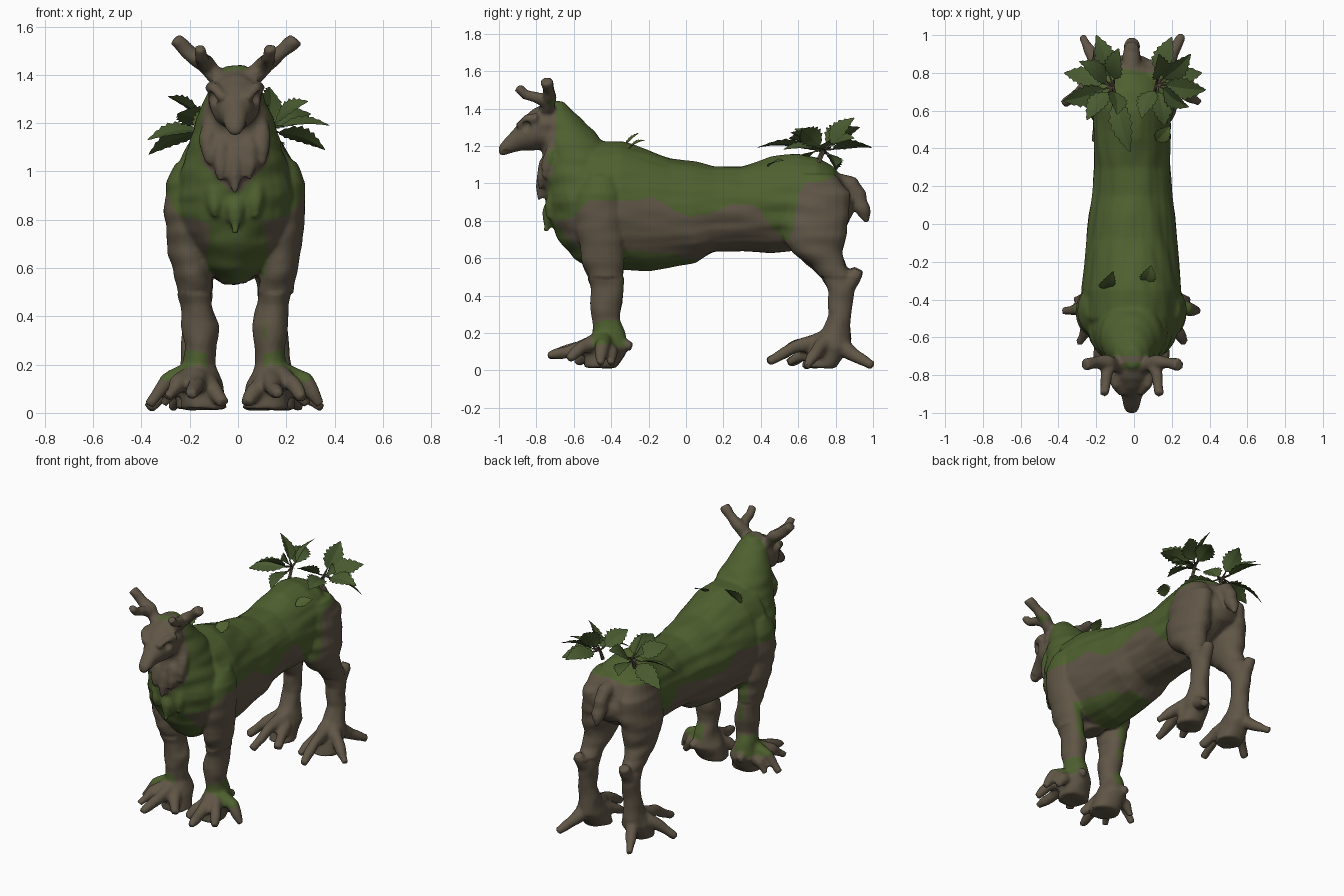
import bpy, bmesh, math
from mathutils import Vector, Matrix, noise

OFF = Vector((-0.012, 0, 0))   # the animal sits a touch left of centre
SIDES = (-1, 1)


def material(name, col):
    m = bpy.data.materials.new(name)
    m.diffuse_color = (*col, 1)
    return m


BARK = material("bark brown", (0.117, 0.093, 0.062))
MOSS = material("moss green", (0.078, 0.118, 0.029))
LEAF = material("leaf green", (0.066, 0.103, 0.029))


def skin(bm, loops):
    """Bridge rings of points and cap both ends."""
    rings = [[bm.verts.new(p) for p in loop] for loop in loops]
    n = len(rings[0])
    for a, b in zip(rings, rings[1:]):
        for i in range(n):
            bm.faces.new((a[i], a[(i + 1) % n], b[(i + 1) % n], b[i]))
    bm.faces.new(rings[0][::-1])
    bm.faces.new(rings[-1])


def loft(bm, rings, axis, n=28):
    """Ellipse rings (centre x, y, z, radius a, radius b) across the y or z axis."""
    out = []
    for x, y, z, a, b in rings:
        loop = []
        for i in range(n):
            t = 2 * math.pi * i / n
            c, s = a * math.cos(t), b * math.sin(t)
            loop.append((x + c, y + s, z) if axis == 'z' else (x + c, y, z + s))
        out.append(loop)
    skin(bm, out)


def tube(bm, pts, radii, n=10):
    pts = [Vector(p) for p in pts]
    out = []
    for i, p in enumerate(pts):
        d = (pts[min(i + 1, len(pts) - 1)] - pts[max(i - 1, 0)]).normalized()
        u = d.cross(Vector((0.31, 0.2, 0.93))).normalized()
        v = d.cross(u)
        out.append([p + radii[i] * (u * math.cos(2 * math.pi * k / n) + v * math.sin(2 * math.pi * k / n))
                    for k in range(n)])
    skin(bm, out)


def interp(table, t):
    for (a, va), (b, vb) in zip(table, table[1:]):
        if t <= b:
            return va + (vb - va) * max(0, (t - a) / (b - a))
    return table[-1][1]


body = bmesh.new()

# torso: y, top z, bottom z, half width
TORSO = [(-.62, 1.08, .66, .20), (-.50, 1.23, .58, .255), (-.35, 1.225, .54, .265), (-.20, 1.18, .535, .25),
         (-.08, 1.135, .55, .24), (.05, 1.115, .575, .23), (.15, 1.09, .63, .215), (.30, 1.095, .64, .20),
         (.45, 1.14, .625, .20), (.60, 1.16, .64, .205), (.70, 1.14, .70, .195), (.79, 1.085, .74, .165),
         (.86, 1.0, .78, .12), (.89, .93, .83, .06)]
loft(body, [(0, y, (t + b) / 2, w, (t - b) / 2) for y, t, b, w in TORSO], 'y')

# neck and chest: z, y, half width, half depth
NECK = [(1.44, -.705, .045, .05), (1.38, -.70, .09, .10), (1.28, -.635, .135, .145), (1.2, -.60, .165, .175),
        (1.1, -.57, .195, .20), (1.0, -.55, .225, .21), (.9, -.53, .245, .22), (.8, -.51, .235, .22),
        (.7, -.49, .19, .19), (.6, -.46, .12, .14), (.535, -.42, .05, .08)]
loft(body, [(0, y, z, a, b) for z, y, a, b in NECK], 'z')

# head: y, centre z, half width, half height
HEAD = [(-1.0, 1.178, .022, .024), (-.975, 1.19, .042, .04), (-.92, 1.228, .052, .062),
        (-.87, 1.265, .075, .09), (-.82, 1.285, .105, .112), (-.74, 1.31, .112, .12), (-.66, 1.31, .10, .09)]
loft(body, [(0, y, z, a, b) for y, z, a, b in HEAD], 'y')

# legs: z, x, y, half width, half depth
FRONT = [(1.04, .19, -.45, .06, .08), (.95, .20, -.46, .092, .13), (.82, .197, -.46, .095, .135),
         (.68, .19, -.45, .09, .12), (.58, .18, -.445, .08, .11), (.45, .16, -.42, .066, .087),
         (.36, .145, -.425, .076, .087), (.28, .145, -.43, .062, .076), (.2, .15, -.41, .068, .085),
         (.12, .145, -.42, .095, .115), (.015, .125, -.46, .095, .09)]
HIND = [(1.05, .10, .68, .09, .12), (.95, .125, .69, .10, .19), (.82, .135, .69, .105, .185),
        (.72, .145, .685, .105, .17), (.63, .15, .70, .088, .135), (.56, .155, .76, .07, .095),
        (.5, .155, .805, .062, .085), (.42, .16, .83, .058, .068), (.3, .165, .825, .054, .06),
        (.2, .165, .80, .066, .08), (.12, .165, .77, .085, .11), (.015, .16, .715, .085, .085)]
# root toes: three points each, thick to thin
TOES = [((.15, -.47, .14), (.16, -.60, .11), (.18, -.74, .075)),
        ((.17, -.46, .15), (.24, -.56, .12), (.28, -.63, .06)),
        ((.17, -.43, .17), (.29, -.45, .13), (.355, -.46, .03)),
        ((.18, -.42, .13), (.26, -.40, .09), (.30, -.40, .03)),
        ((.13, -.47, .13), (.08, -.54, .09), (.05, -.58, .04)),
        ((.15, -.40, .14), (.17, -.33, .14), (.18, -.29, .13)),
        ((.16, .74, .16), (.17, .58, .125), (.19, .44, .045)),
        ((.15, .74, .13), (.11, .64, .09), (.08, .55, .04)),
        ((.17, .76, .17), (.27, .70, .10), (.36, .64, .02)),
        ((.17, .80, .15), (.21, .90, .08), (.265, .995, .022))]
for s in SIDES:
    for rings in (FRONT, HIND):
        loft(body, [(s * x, y, z, a, b) for z, x, y, a, b in rings], 'z', 20)
    for toe in TOES:
        tube(body, [(s * x, y, z) for x, y, z in toe], (.054, .036, .022))
    # hock spur, a broken branch stub
    tube(body, [(s * .16, .82, .40), (s * .162, .865, .46), (s * .166, .90, .50), (s * .17, .92, .54)],
         (.05, .048, .04, .03))
    # antlers with a forward tine
    tube(body, [(s * .06, -.75, 1.38), (s * .13, -.73, 1.45), (s * .20, -.735, 1.50), (s * .25, -.745, 1.55)],
         (.042, .036, .031, .031))
    tube(body, [(s * .11, -.74, 1.43), (s * .135, -.80, 1.46), (s * .14, -.86, 1.475), (s * .145, -.90, 1.515)],
         (.036, .03, .026, .024))
    # brow ridge
    tube(body, [(s * .045, -.90, 1.30), (s * .085, -.85, 1.345), (s * .10, -.79, 1.35)], (.018, .026, .028))

# hanging beard and mane tufts: tip position and length
for x, y, z, h in [(0, -.785, .92, .26), (.06, -.78, .975, .22), (.11, -.755, 1.04, .20), (0, -.75, .75, .24),
                   (.085, -.735, .82, .20), (.155, -.675, .86, .18)]:
    for s in (SIDES if x else (1,)):
        tube(body, [(s * x * .85, y + .06, z + h), (s * x, y + .03, z + h * .5), (s * x, y + .01, z + h * .2),
                    (s * x, y, z - .01)], (.025, .042, .03, .01))

# tail
tube(body, [(0, .82, 1.0), (0, .88, .985), (0, .92, .93), (0, .943, .87), (0, .955, .83), (0, .968, .79)],
     (.05, .052, .05, .042, .032, .012))

# fuse all the wooden parts into one skin
bmesh.ops.recalc_face_normals(body, faces=body.faces)
raw = bpy.data.meshes.new("body_raw")
body.to_mesh(raw)
tmp = bpy.data.objects.new("body_raw", raw)
bpy.context.collection.objects.link(tmp)
mod = tmp.modifiers.new("fuse", 'REMESH')
mod.mode, mod.voxel_size = 'VOXEL', 0.011
mod = tmp.modifiers.new("soften", 'SMOOTH')
mod.factor, mod.iterations = 0.5, 3
mesh = bpy.data.meshes.new_from_object(tmp.evaluated_get(bpy.context.evaluated_depsgraph_get()))
bpy.data.objects.remove(tmp)
creature = bpy.data.objects.new("forest_beast_body", mesh)
creature.location = OFF
bpy.context.collection.objects.link(creature)

# bark grain along the body, eye sockets and mouth dents
DENTS = [(.092, -.855, 1.305, .030, .020), (.035, -.965, 1.165, .020, .010)]
shift = []
for v in mesh.vertices:
    p = v.co
    grain = noise.noise(Vector((p.x * 9, p.y * 4, p.z * 16))) if p.z > .5 else noise.noise(p * 11)
    d = .010 * grain * (0.4 if p.y < -.78 else 1)
    for x, y, z, r, depth in DENTS:
        q = (Vector((abs(p.x), p.y, p.z)) - Vector((x, y, z))).length
        d -= depth * max(0, 1 - (q / r) ** 2)
    shift.append(v.normal * d)
for v, d in zip(mesh.vertices, shift):
    v.co += d
    v.co.z = max(v.co.z, 0.008)

# moss covers the back, the mane, the breast, part of the belly and the ankles
EDGE = [(-.75, .79), (-.6, .82), (-.52, .90), (-.18, .93), (-.08, .87), (.02, .83), (.1, .84), (.25, .88),
        (.38, .87), (.44, .80), (.52, .70), (.56, .72), (.61, .95), (.64, 1.0), (.75, 1.02), (.82, 1.05), (.86, 1.3)]


def mossy(p):
    n = noise.noise(p * 7) * .03
    x, y, z = abs(p.x), p.y, p.z
    if z > 1.16 and y < -.735 + n * .5:
        return z > 1.40 and x < .05 and y > -.77           # face and antlers, mossy crown
    if z > 1.45:
        return False
    if y < -.70 and z > .92 and x < min(.14, .02 + (z - .92) * 1.0):
        return False                                    # beard
    if z < .3:
        return .14 < z + n < .26 and -.50 < y < -.32 and x > .12
    if y < -.50 and z < .9 and x < .12 + n:
        return True                                     # breast
    if -.34 < y < .06 and z < .64 - .12 * (y + .34) + n and x < .24:
        return True                                     # belly
    return z > interp(EDGE, y) + n


mesh.materials.clear()
mesh.materials.append(BARK)
mesh.materials.append(MOSS)
for f in mesh.polygons:
    f.use_smooth = True
    f.material_index = int(mossy(f.center))


# serrated leaf blades on short stems, rolled about their length
def leaf(bm, base, tip, w, roll=0, n=14):
    d = tip - base
    side = Matrix.Rotation(roll, 3, d) @ d.cross(Vector((0, 0, 1))).normalized()
    up = side.cross(d).normalized()
    rows = []
    for i in range(n + 1):
        t = i / n
        half = w * math.sin(math.pi * t ** .75) * (1.12 if i % 2 else .85) + .002
        mid = base + d * t + up * d.length * .08 * math.sin(math.pi * t)
        rows.append([bm.verts.new(mid + side * k * half + up * abs(k) * half * .2) for k in (-1, 0, 1)])
    for a, b in zip(rows, rows[1:]):
        for k in (0, 1):
            bm.faces.new((a[k], a[k + 1], b[k + 1], b[k]))


def add(name, bm, mat):
    me = bpy.data.meshes.new(name)
    bm.to_mesh(me)
    me.materials.append(mat)
    bpy.context.collection.objects.link(bpy.data.objects.new(name, me))


# each plant: root, then leaf tips with a roll
PLANTS = {
    "left_rump_plant": ((-.11, .70, 1.11), [(-.37, .80, 1.07, .5), (-.375, .65, 1.13, -.4), (-.29, .86, 1.31, .7),
                        (-.20, 1.0, 1.19, .3), (-.08, .93, 1.30, -.6), (-.25, .55, 1.24, .6), (-.02, .38, 1.19, .3),
                        (-.09, .58, 1.29, -.7)]),
    "right_rump_plant": ((.12, .71, 1.11), [(.38, .71, 1.19, .3), (.36, .80, 1.09, -.5), (.29, .62, 1.29, .8),
                         (.20, .99, 1.19, -.4), (.30, .90, 1.24, .6), (.13, .90, 1.35, .8), (.04, .56, 1.27, .6),
                         (.16, .52, 1.18, -.3)])}
for name, (root, tips) in PLANTS.items():
    root = Vector(root)
    hub = root + Vector((0, .03, .07))
    leaves, stems = bmesh.new(), bmesh.new()
    for x, y, z, roll in tips:
        tip = Vector((x, y, z))
        start = hub.lerp(tip, .2)
        leaf(leaves, start, tip, .058, roll)
        tube(stems, [root, hub, start], (.012, .008, .004), 6)
    add(name + "_leaves", leaves, LEAF)
    add(name + "_stems", stems, BARK)

# small sprouts on the withers and hip
sprouts = bmesh.new()
for a, b, roll in [((-.17, -.34, 1.16), (-.11, -.25, 1.27), .6), ((.06, -.31, 1.18), (.09, -.22, 1.23), .3),
                   ((.12, .44, 1.09), (.19, .52, 1.12), .3)]:
    leaf(sprouts, Vector(a), Vector(b), .04, roll)
add("back_sprouts", sprouts, MOSS)
